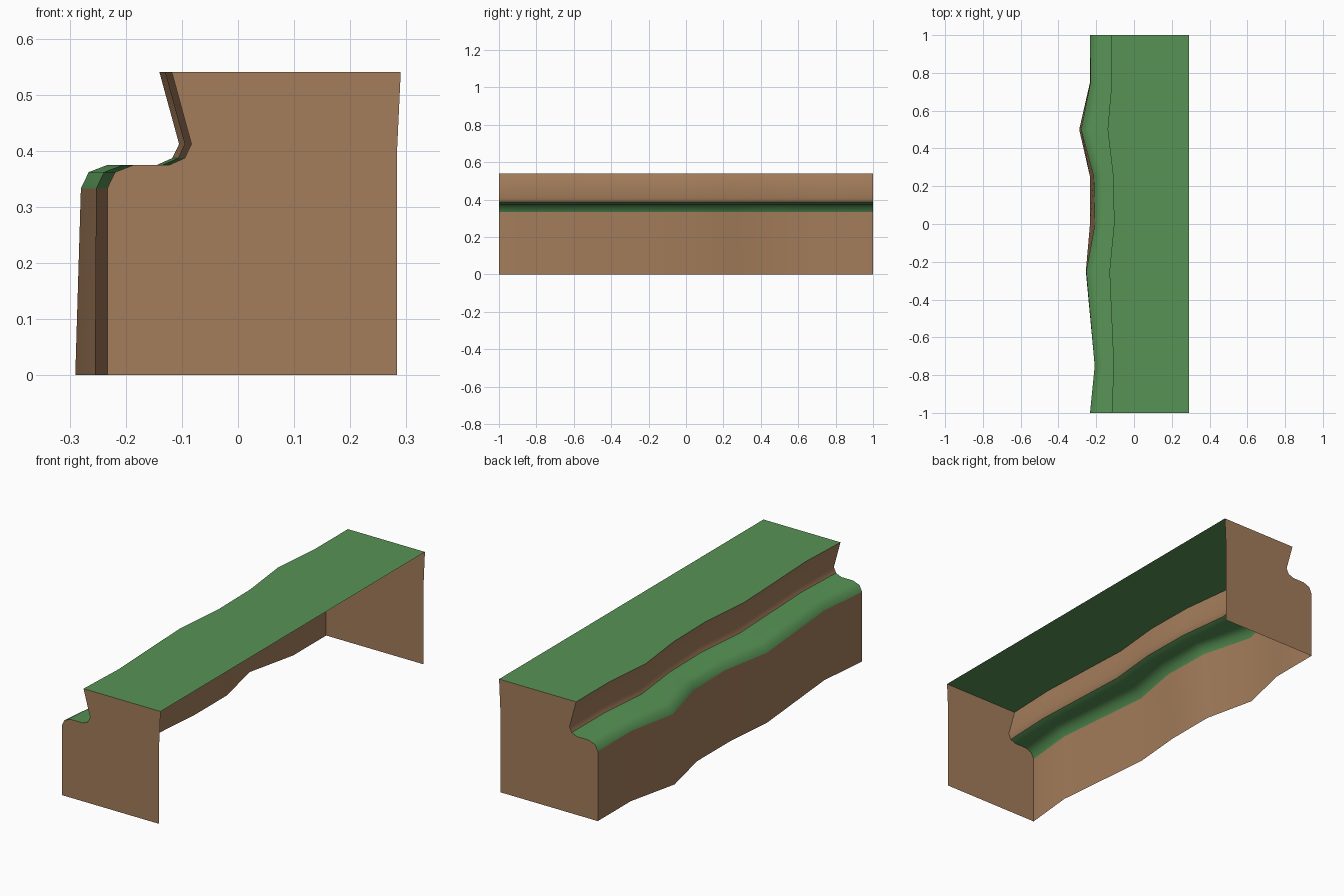
import bpy, bmesh, math

if "Cube" in bpy.data.objects:
    bpy.data.objects.remove(bpy.data.objects["Cube"])

def material(name, rgb):
    m = bpy.data.materials.new(name)
    m.diffuse_color = (*rgb, 1)
    m.use_nodes = True
    m.node_tree.nodes["Principled BSDF"].inputs["Base Color"].default_value = m.diffuse_color
    return m

earth = material("earth brown", (0.37, 0.205, 0.105))
grass = material("grass green", (0.095, 0.29, 0.09))

# Cliff cross-section (x, z), from foot up over the ledge to the top lip
profile = [(-0.233, 0), (-0.233, 0.333), (-0.219, 0.362), (-0.185, 0.375),
           (-0.122, 0.375), (-0.095, 0.387), (-0.083, 0.412), (-0.118, 0.54),
           (0.29, 0.54)]
# Stations along the block: y, wave at the foot, on the ledge rim, on the upper step
stations = [(-1, 0, 0, 0), (-0.75, 0.025, 0.025, 0.01), (-0.25, -0.022, -0.02, -0.012),
            (0, 0, 0.026, 0.012), (0.25, 0, 0.02, 0.008), (0.5, -0.057, -0.047, -0.022),
            (0.75, 0, 0.003, 0), (1, 0, 0, 0)]
GRASS_STRIPS = {1, 2, 3, 4, 7}

def wave(j, foot, rim, step):
    return foot if j == 0 else rim if j < 4 else step if j < 8 else 0

def finish(name, bm, mats):
    me = bpy.data.meshes.new(name)
    bm.to_mesh(me)
    bm.free()
    for m in mats:
        me.materials.append(m)
    ob = bpy.data.objects.new(name, me)
    bpy.context.collection.objects.link(ob)
    return ob

# Wavy cliff skin, open underneath and behind
bm = bmesh.new()
rows = [[bm.verts.new((x + wave(j, *w), y, z)) for j, (x, z) in enumerate(profile)]
        for y, *w in stations]
for a, b in zip(rows, rows[1:]):
    for j in range(len(profile) - 1):
        f = bm.faces.new((a[j], a[j + 1], b[j + 1], b[j]))
        f.material_index = 1 if j in GRASS_STRIPS else 0
        f.smooth = True
# Keep the lengthwise creases crisp
for r in rows:
    for e in {e for v in r for e in v.link_edges}:
        if len({f.material_index for f in e.link_faces}) > 1 or (
                len(e.link_faces) == 2 and e.calc_face_angle() > math.radians(20)):
            e.smooth = False
finish("cliff_skin", bm, [earth, grass])

# End walls
for name, y in (("front_end_wall", -1), ("back_end_wall", 1)):
    bm = bmesh.new()
    pts = profile + [(0.283, 0.39), (0.283, 0)]
    if y < 0:
        pts = pts[::-1]
    bm.faces.new([bm.verts.new((x, y, z)) for x, z in pts])
    finish(name, bm, [earth])
